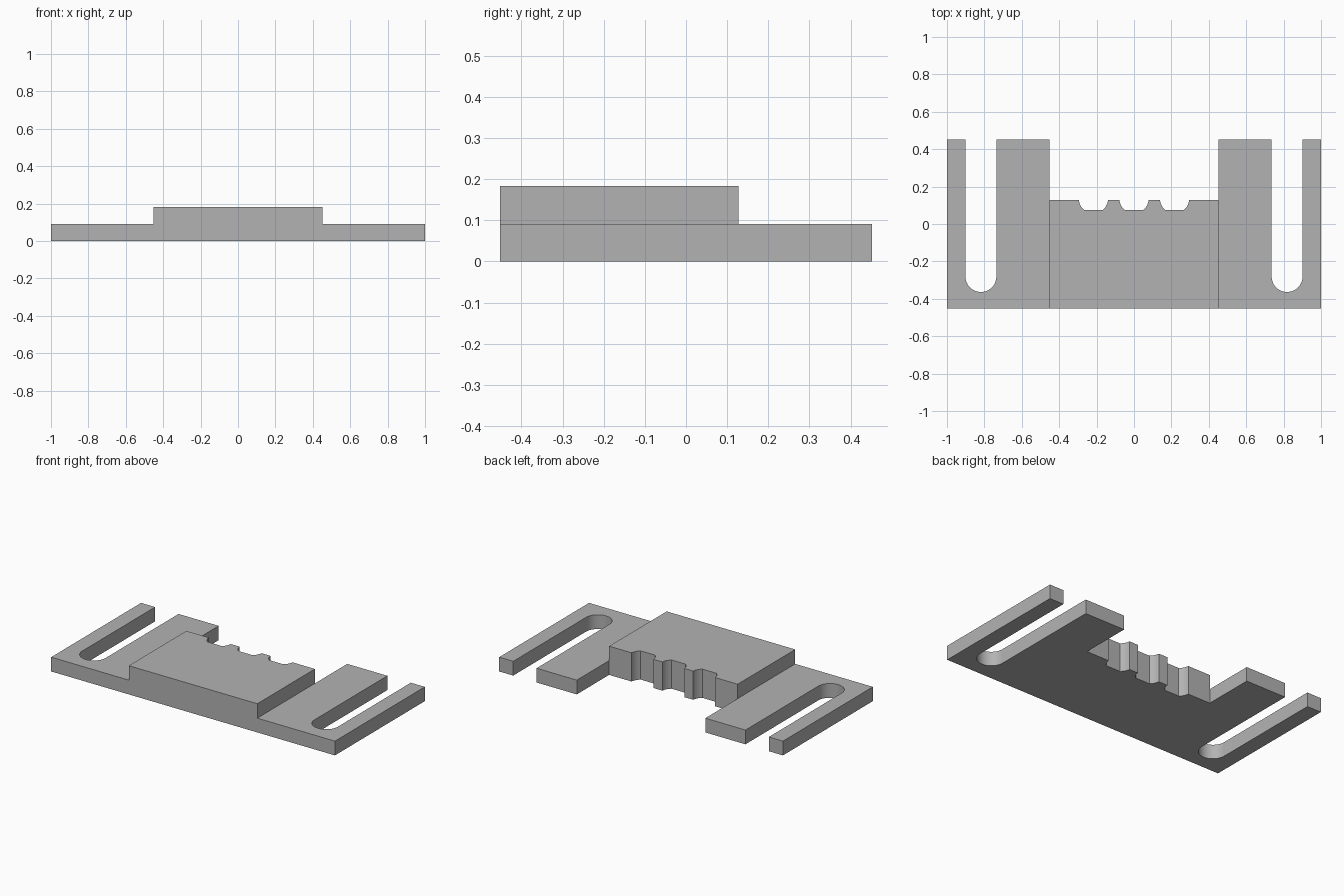
import bpy, bmesh
from math import sin, cos, pi, sqrt, acos

if "Cube" in bpy.data.objects:
    bpy.data.objects.remove(bpy.data.objects["Cube"])

HALF_Y, STEP_X, BLOCK_BACK = 0.4525, 0.453, 0.127
PLATE_H, TOTAL_H = 0.091, 0.183
SLOT_IN, SLOT_OUT, SLOT_Y = 0.736, 0.901, -0.281
NOTCH_R, NOTCH_CY, NOTCH_FLOOR = 0.078, 0.135, 0.075


def arc(cx, cy, r, start, end, steps):
    angles = [start + (end - start) * i / steps for i in range(steps + 1)]
    return [(cx + r * cos(a), cy + r * sin(a)) for a in angles]


# Wing outline with an open, round-ended slot
slot_r = (SLOT_OUT - SLOT_IN) / 2
wing = [(STEP_X, -HALF_Y), (1, -HALF_Y), (1, HALF_Y), (SLOT_OUT, HALF_Y)]
wing += arc((SLOT_IN + SLOT_OUT) / 2, SLOT_Y, slot_r, 0, -pi, 24)
wing += [(SLOT_IN, HALF_Y), (STEP_X, HALF_Y), (STEP_X, BLOCK_BACK)]

# Central block outline with three rounded, flat-floored notches
block = [(-STEP_X, -HALF_Y), (STEP_X, -HALF_Y), (STEP_X, BLOCK_BACK)]
rim = -acos(sqrt(NOTCH_R ** 2 - (NOTCH_CY - BLOCK_BACK) ** 2) / NOTCH_R)
floor = -acos(sqrt(NOTCH_R ** 2 - (NOTCH_CY - NOTCH_FLOOR) ** 2) / NOTCH_R)
for cx in (0.217, 0, -0.217):
    block += arc(cx, NOTCH_CY, NOTCH_R, rim, floor, 6)
    block += arc(cx, NOTCH_CY, NOTCH_R, -pi - floor, -pi - rim, 6)
block.append((-STEP_X, BLOCK_BACK))

# The three outlines share their edges, so the body is one closed solid
bm = bmesh.new()
shared = {}


def add_face(points):
    verts = []
    for x, y in points:
        key = (round(x, 4), round(y, 4))
        if key not in shared:
            shared[key] = bm.verts.new((x, y, 0))
        verts.append(shared[key])
    return bm.faces.new(verts)


def raise_faces(faces, height):
    result = bmesh.ops.extrude_face_region(bm, geom=faces)["geom"]
    verts = [g for g in result if isinstance(g, bmesh.types.BMVert)]
    bmesh.ops.translate(bm, verts=verts, vec=(0, 0, height))
    return [g for g in result if isinstance(g, bmesh.types.BMFace)]


faces = [add_face(block), add_face(wing),
         add_face([(-x, y) for x, y in reversed(wing)])]
tops = raise_faces(faces, PLATE_H)
centre = min(tops, key=lambda f: abs(f.calc_center_bounds().x))
raise_faces([centre], TOTAL_H - PLATE_H)
# Remove the flat faces left behind by the second extrusion, if any
if centre.is_valid:
    bmesh.ops.delete(bm, geom=[centre], context='FACES')
bmesh.ops.recalc_face_normals(bm, faces=bm.faces[:])

mesh = bpy.data.meshes.new("slotted_plate")
bm.to_mesh(mesh)
bm.free()
plate = bpy.data.objects.new("slotted_plate", mesh)
bpy.context.collection.objects.link(plate)

# Plain grey finish
grey = bpy.data.materials.new("plain_grey")
grey.use_nodes = True
colour = (0.45, 0.45, 0.45, 1)
grey.diffuse_color = colour
grey.node_tree.nodes["Principled BSDF"].inputs["Base Color"].default_value = colour
mesh.materials.append(grey)

bpy.context.view_layer.objects.active = plate
plate.select_set(True)
bpy.ops.object.shade_smooth_by_angle(angle=pi / 6)
